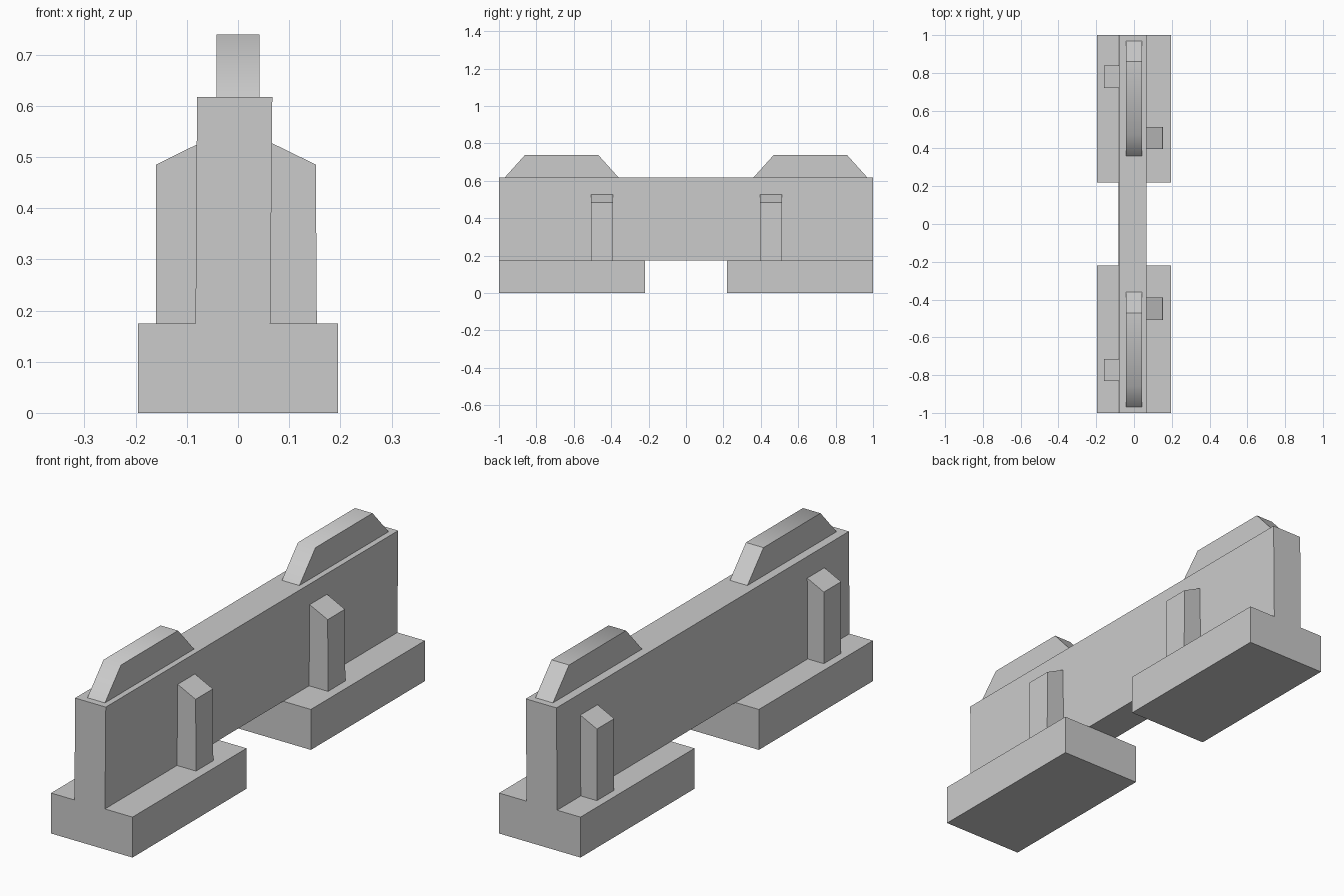
import bpy
import bmesh

cube = bpy.data.objects.get("Cube")
if cube:
    bpy.data.objects.remove(cube, do_unlink=True)

grey = bpy.data.materials.new("plain_grey")
grey.use_nodes = True
colour = (0.6, 0.6, 0.6, 1)
grey.diffuse_color = colour
grey.node_tree.nodes["Principled BSDF"].inputs["Base Color"].default_value = colour


def prism(name, profile, offset, smooth=()):
    """Extrude a closed 3D outline along offset; smooth lists shaded side walls."""
    bm = bmesh.new()
    near = [bm.verts.new(p) for p in profile]
    far = [bm.verts.new([a + b for a, b in zip(p, offset)]) for p in profile]
    bm.faces.new(near)
    bm.faces.new(far[::-1])
    n = len(near)
    for i in range(n):
        j = (i + 1) % n
        face = bm.faces.new((near[j], near[i], far[i], far[j]))
        face.smooth = i in smooth
    bmesh.ops.recalc_face_normals(bm, faces=bm.faces)
    mesh = bpy.data.meshes.new(name)
    bm.to_mesh(mesh)
    bm.free()
    mesh.materials.append(grey)
    obj = bpy.data.objects.new(name, mesh)
    bpy.context.collection.objects.link(obj)
    return obj


def along_y(name, outline, y0, y1):
    return prism(name, [(x, y0, z) for x, z in outline], (0, y1 - y0, 0))


# Slightly leaning central wall
FLOOR, TOP = 0.175, 0.617
along_y("wall", [(-0.083, FLOOR), (0.063, FLOOR), (0.067, TOP), (-0.08, TOP)], -1, 1)

for label, y0 in (("front", -1.0), ("back", 0.22)):
    # Footing block
    foot = [(-0.195, 0), (0.195, 0), (0.195, FLOOR), (-0.195, FLOOR)]
    along_y(label + "_foot", foot, y0, y0 + 0.78)

    # Capping ridge: its front slope and top are shaded as one surface
    mid = -0.665 if label == "front" else 0.665
    side = [(-0.305, TOP), (-0.195, 0.739), (0.195, 0.739), (0.305, TOP)]
    prism(label + "_ridge", [(-0.042, mid + y, z) for y, z in side],
          (0.084, 0, 0), smooth=(0, 1))

# Buttress posts with sloping tops, staggered on the two sides
right_post = [(-0.16, FLOOR), (-0.075, FLOOR), (-0.075, 0.527), (-0.16, 0.485)]
left_post = [(0.06, FLOOR), (0.154, FLOOR), (0.152, 0.485), (0.06, 0.53)]
for name, outline, y in (("front_right_post", right_post, -0.773),
                         ("back_right_post", right_post, 0.779),
                         ("front_left_post", left_post, -0.448),
                         ("back_left_post", left_post, 0.455)):
    along_y(name, outline, y - 0.059, y + 0.059)
